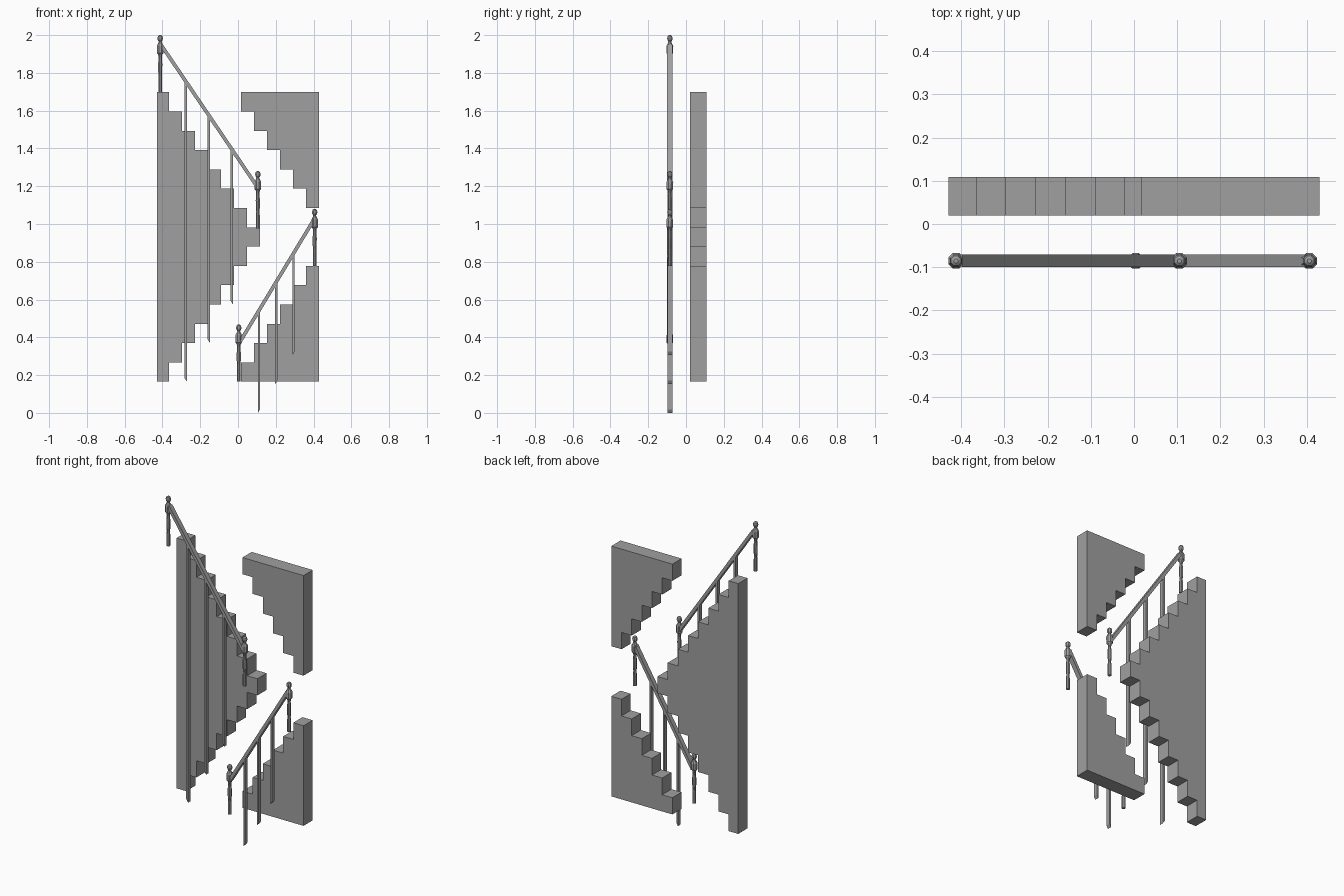
import bpy, bmesh, math
from mathutils import Matrix

if "Cube" in bpy.data.objects:
    bpy.data.objects.remove(bpy.data.objects["Cube"])

mat = bpy.data.materials.new("plain grey")
mat.diffuse_color = (0.35, 0.35, 0.35, 1)
mat.use_nodes = True
mat.node_tree.nodes["Principled BSDF"].inputs["Base Color"].default_value = mat.diffuse_color

Z0, RISE, RUN = 0.165, 0.1022, 0.0689   # stair base, step height, step depth
RAIL_Y = -0.0855


def finish(name, bm):
    bmesh.ops.recalc_face_normals(bm, faces=bm.faces)
    me = bpy.data.meshes.new(name)
    bm.to_mesh(me)
    bm.free()
    me.materials.append(mat)
    ob = bpy.data.objects.new(name, me)
    bpy.context.collection.objects.link(ob)
    return ob


def extrude_xz(name, pts, y0, y1):
    """Extrude an x/z outline along y."""
    bm = bmesh.new()
    f = bm.faces.new([bm.verts.new((x, y0, z)) for x, z in pts])
    r = bmesh.ops.extrude_face_region(bm, geom=[f])
    vs = [g for g in r["geom"] if isinstance(g, bmesh.types.BMVert)]
    bmesh.ops.translate(bm, verts=vs, vec=(0, y1 - y0, 0))
    return finish(name, bm)


def level(i):
    return Z0 + RISE * i


# Large stepped wall on the left: widens for 8 levels, then narrows
outline = [(-0.43, level(15)), (-0.43, Z0)]
for i in range(15):
    x = -0.365 + RUN * min(i, 14 - i)
    outline += [(x, level(i)), (x, level(i + 1))]
extrude_xz("left_stepped_wall", outline, 0.02, 0.109)

# Smaller stepped walls on the right: lower flight and upper underside
low = [(0.43, Z0), (0.016, Z0)]
high = [(0.43, level(15)), (0.016, level(15))]
for i in range(6):
    xa, xb = 0.016 + RUN * i, min(0.016 + RUN * (i + 1), 0.43)
    low += [(xa, level(i + 1)), (xb, level(i + 1))]
    high += [(xa, level(14 - i)), (xb, level(14 - i))]
low[-1] = (0.43, level(6))
high[-1] = (0.43, level(9))
extrude_xz("lower_right_stepped_wall", low, 0.02, 0.109)
extrude_xz("upper_right_stepped_wall", high, 0.02, 0.109)

# Turned newel post profile: radius, height
PROFILE = [(0.011, 0), (0.011, 0.07), (0.009, 0.09), (0.0115, 0.11), (0.012, 0.15),
           (0.009, 0.185), (0.012, 0.20), (0.019, 0.207), (0.0195, 0.245),
           (0.013, 0.257), (0.008, 0.268), (0.014, 0.277), (0.0155, 0.287),
           (0.012, 0.298), (0.005, 0.303)]


def newel(name, x, z):
    bm = bmesh.new()
    rings = []
    for r, h in PROFILE:
        rings.append([bm.verts.new((x + r * math.cos(a), RAIL_Y + r * math.sin(a), z + h))
                      for a in [math.pi / 8 + k * math.pi / 4 for k in range(8)]])
    for a, b in zip(rings, rings[1:]):
        for k in range(8):
            bm.faces.new((a[k], a[(k + 1) % 8], b[(k + 1) % 8], b[k]))
    bm.faces.new(rings[0])
    bm.faces.new(rings[-1])
    finish(name, bm)


newel("upper_top_newel", -0.412, 1.697)
newel("upper_bottom_newel", 0.105, 0.977)
newel("lower_top_newel", 0.406, 0.777)
newel("lower_bottom_newel", 0.004, 0.165)


def rail(name, a, b, thick=0.019):
    """Sloping handrail between two x/z points."""
    dx, dz = b[0] - a[0], b[1] - a[1]
    n = math.hypot(dx, dz)
    ox, oz = -dz / n * thick / 2, dx / n * thick / 2
    pts = [(a[0] + ox, a[1] + oz), (b[0] + ox, b[1] + oz),
           (b[0] - ox, b[1] - oz), (a[0] - ox, a[1] - oz)]
    extrude_xz(name, pts, RAIL_Y - 0.0145, RAIL_Y + 0.0145)


def baluster(name, x, z0, z1, w, slope):
    """Upright with both ends cut parallel to the rail."""
    h = w / 2
    pts = [(x - h, z0 - slope * h), (x + h, z0 + slope * h),
           (x + h, z1 + slope * h), (x - h, z1 - slope * h)]
    extrude_xz(name, pts, RAIL_Y - 0.013, RAIL_Y + 0.013)


# Upper railing
rail("upper_handrail", (-0.405, 1.945), (0.102, 1.197))
for i in range(3):
    x = -0.277 + 0.122 * i
    baluster(f"upper_baluster_{i + 1}", x, 0.176 + 0.204 * i, 1.757 - 0.18 * i, 0.015, -1.475)

# Lower railing
rail("lower_handrail", (0.008, 0.372), (0.403, 1.025))
for i in range(3):
    x = 0.111 + 0.0915 * i
    baluster(f"lower_baluster_{i + 1}", x, 0.009 + 0.153 * i, 0.542 + 0.151 * i, 0.011, 1.6)
